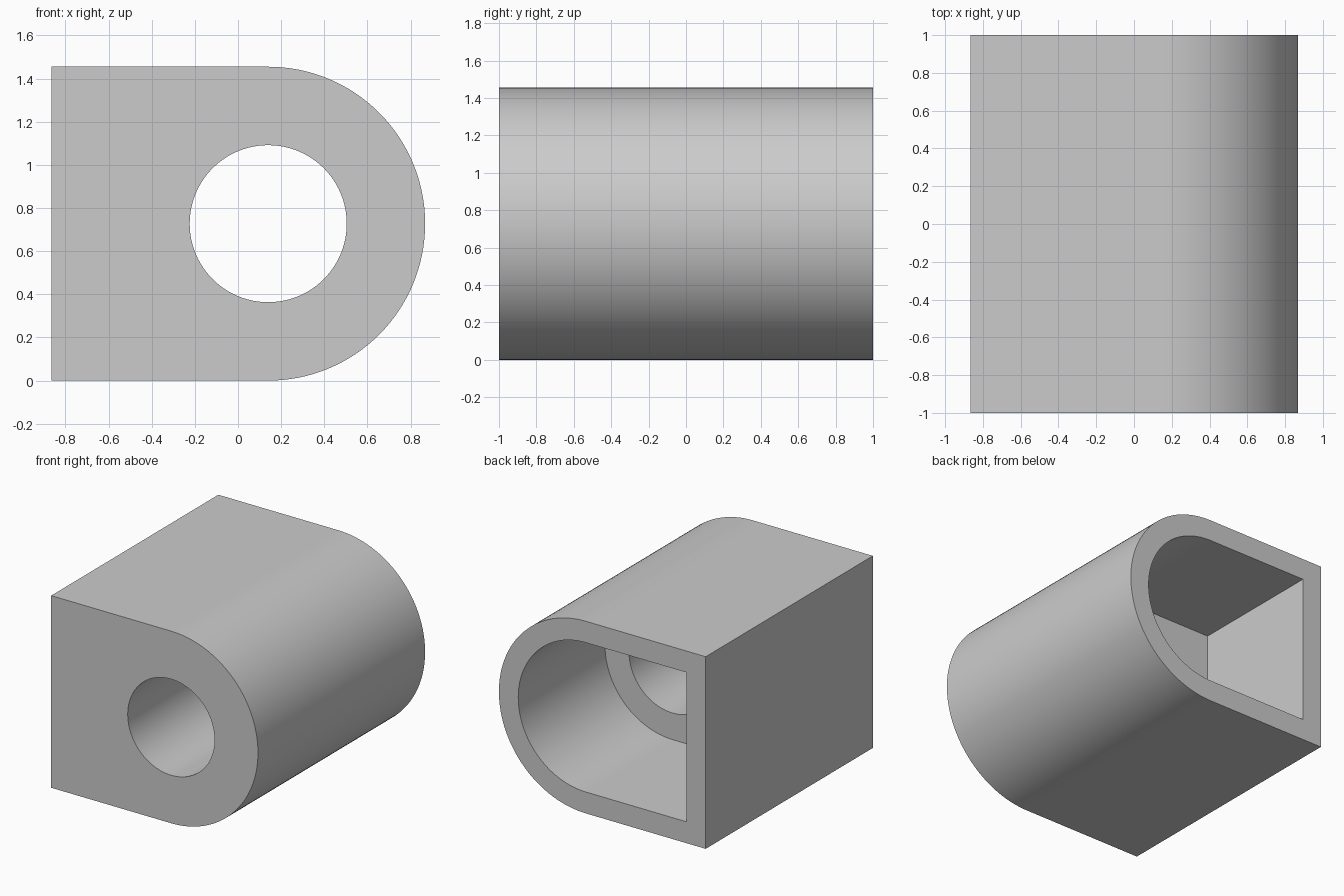
import bpy, bmesh, math

cube = bpy.data.objects.get("Cube")
if cube:
    bpy.data.objects.remove(cube, do_unlink=True)

RADIUS = 0.7275      # rounded end
CENTRE_X = 0.14      # axis of the rounded end and bore
LEFT_X = -0.865      # flat side
WALL = 0.162
FLOOR_Y = -0.038     # inner face of the thick front wall
BORE = 0.364

grey = bpy.data.materials.new("plain grey")
grey.use_nodes = True
colour = (0.6, 0.6, 0.6, 1)
grey.diffuse_color = colour
grey.node_tree.nodes["Principled BSDF"].inputs["Base Color"].default_value = colour


def arc(radius, start, end, steps):
    """Points in the xz plane about the bore axis."""
    angles = [math.radians(start + (end - start) * i / steps) for i in range(steps + 1)]
    return [(CENTRE_X + radius * math.cos(a), RADIUS + radius * math.sin(a)) for a in angles]


def d_profile(inset):
    """Square on the left, half round on the right."""
    r = RADIUS - inset
    x = LEFT_X + inset
    return arc(r, -90, 90, 64) + [(x, RADIUS + r), (x, RADIUS - r)]


def prism(name, profile, y0, y1):
    bm = bmesh.new()
    face = bm.faces.new([bm.verts.new((x, y0, z)) for x, z in profile])
    grown = bmesh.ops.extrude_face_region(bm, geom=[face], use_keep_orig=True)
    moved = [v for v in grown["geom"] if isinstance(v, bmesh.types.BMVert)]
    bmesh.ops.translate(bm, verts=moved, vec=(0, y1 - y0, 0))
    bmesh.ops.recalc_face_normals(bm, faces=bm.faces[:])
    mesh = bpy.data.meshes.new(name)
    bm.to_mesh(mesh)
    bm.free()
    mesh.materials.append(grey)
    obj = bpy.data.objects.new(name, mesh)
    bpy.context.collection.objects.link(obj)
    return obj


# Solid body, with the rear pocket and the through bore cut out of it
body = prism("housing", d_profile(0), -1, 1)
cutters = [
    prism("pocket_cutter", d_profile(WALL), FLOOR_Y, 1.2),
    prism("bore_cutter", arc(BORE, 0, 360, 96)[:-1], -1.2, 1.1),
]

bpy.ops.object.select_all(action='DESELECT')
body.select_set(True)
bpy.context.view_layer.objects.active = body
for cutter in cutters:
    cutter.hide_render = True
    cut = body.modifiers.new(cutter.name, 'BOOLEAN')
    cut.operation = 'DIFFERENCE'
    cut.solver = 'EXACT'
    cut.object = cutter
    bpy.ops.object.modifier_apply(modifier=cut.name)
    bpy.data.objects.remove(cutter, do_unlink=True)

bpy.ops.object.shade_smooth_by_angle(angle=math.radians(30))
